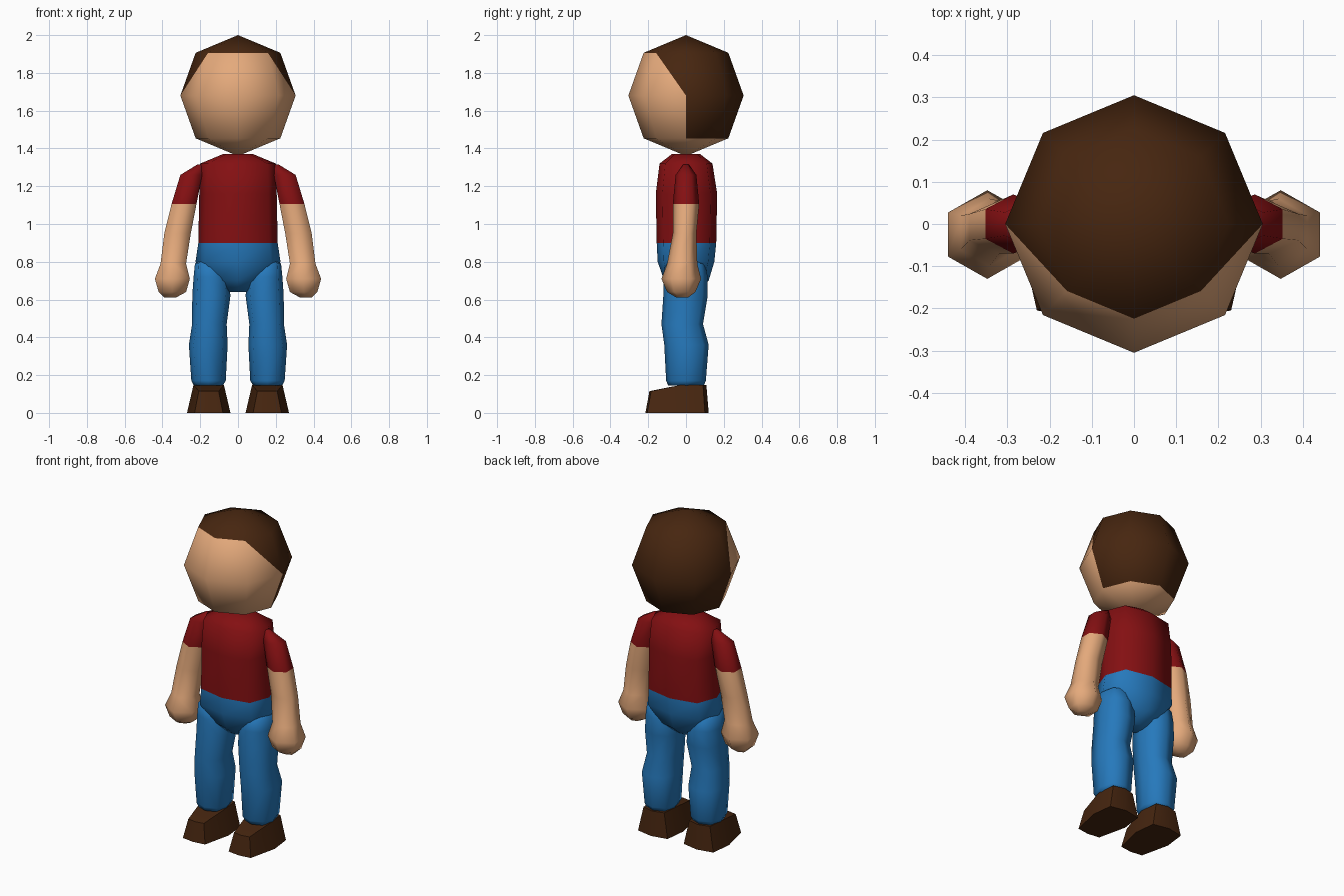
import bpy, bmesh, math

if "Cube" in bpy.data.objects:
    bpy.data.objects.remove(bpy.data.objects["Cube"])


def material(name, color):
    m = bpy.data.materials.new(name)
    m.diffuse_color = (*color, 1)
    m.use_nodes = True
    m.node_tree.nodes["Principled BSDF"].inputs["Base Color"].default_value = m.diffuse_color
    return m


skin = material("skin", (0.78, 0.40, 0.20))
hair = material("brown", (0.062, 0.019, 0.005))
red = material("red_cloth", (0.23, 0.005, 0.006))
blue = material("blue_denim", (0.019, 0.19, 0.50))


def finish(bm, name, mats, rule=None, angle=180):
    """Turn a bmesh into a smooth object, choosing materials by face centre."""
    bmesh.ops.recalc_face_normals(bm, faces=bm.faces)
    if rule:
        for f in bm.faces:
            f.material_index = rule(f.calc_center_median())
    mesh = bpy.data.meshes.new(name)
    bm.to_mesh(mesh)
    bm.free()
    for m in mats:
        mesh.materials.append(m)
    ob = bpy.data.objects.new(name, mesh)
    bpy.context.collection.objects.link(ob)
    bpy.ops.object.select_all(action='DESELECT')
    ob.select_set(True)
    bpy.context.view_layer.objects.active = ob
    bpy.ops.object.shade_smooth_by_angle(angle=math.radians(angle))
    return ob


def loft(rings, sides=8, side=1, power=1.0):
    """Skin rings given as (z, x_min, x_max, y_min, y_max); power < 1 squares them."""
    bm = bmesh.new()
    loops = []
    for z, x0, x1, y0, y1 in rings:
        cx, cy, rx, ry = (x0 + x1) / 2, (y0 + y1) / 2, (x1 - x0) / 2, (y1 - y0) / 2
        loop = []
        for i in range(sides):
            a = 2 * math.pi * i / sides + math.pi / 2
            c, s = round(math.cos(a), 6), round(math.sin(a), 6)
            if sides == 6:  # reach the stated width with two flat sides
                c /= math.cos(math.pi / 6)
            c = math.copysign(abs(c) ** power, c)
            s = math.copysign(abs(s) ** power, s)
            loop.append(bm.verts.new((side * (cx + rx * c), cy + ry * s, z)))
        loops.append(loop)
    for a, b in zip(loops, loops[1:]):
        for i in range(sides):
            j = (i + 1) % sides
            bm.faces.new((a[i], a[j], b[j], b[i]))
    for loop in (loops[0], loops[-1]):
        bm.faces.new(loop)
    return bm


# Head: faceted ball with a hair cap; the temple faces are split diagonally
R, Z = 0.305, 1.68
bm = bmesh.new()
bmesh.ops.create_uvsphere(bm, u_segments=8, v_segments=4, radius=1)
for v in bm.verts:
    ring = 0.1 < abs(v.co.z) < 0.9
    k = R * (1.04 if ring else 1)
    v.co = (v.co.x * k, v.co.y * k, Z + v.co.z * 0.32)
for s in (-1, 1):
    ends = [min(bm.verts, key=lambda v: (v.co.x - s * x) ** 2 + (v.co.y - y) ** 2 + (v.co.z - z) ** 2)
            for x, y, z in ((R, 0, Z), (0.16, -0.16, 1.906))]
    bmesh.ops.connect_verts(bm, verts=ends)


def hair_rule(c):
    if c.z < 1.48:
        return 0
    if c.z > 1.87 or c.y > 0.01:
        return 1
    return int(c.z > 1.8 and abs(c.x) > 0.2 and c.y > -0.1)


finish(bm, "head", [skin, hair], hair_rule)

# Torso: shirt above the waist, trousers below
torso = [(0.64, -0.05, 0.05, -0.05, 0.05), (0.70, -0.13, 0.13, -0.115, 0.12),
         (0.80, -0.225, 0.225, -0.15, 0.15), (0.90, -0.21, 0.21, -0.155, 0.16),
         (1.16, -0.205, 0.205, -0.16, 0.165), (1.32, -0.2, 0.2, -0.14, 0.14),
         (1.37, -0.08, 0.08, -0.075, 0.075)]
finish(loft(torso, power=0.7), "torso", [blue, red], lambda c: int(c.z > 0.9))

arm = [(0.61, 0.33, 0.39, -0.05, 0.01), (0.64, 0.275, 0.42, -0.10, 0.05),
       (0.71, 0.255, 0.44, -0.13, 0.08), (0.79, 0.275, 0.41, -0.10, 0.06),
       (0.95, 0.25, 0.39, -0.07, 0.055), (1.105, 0.22, 0.352, -0.07, 0.07),
       (1.26, 0.19, 0.305, -0.055, 0.055), (1.315, 0.185, 0.215, -0.015, 0.015)]
leg = [(0.145, 0.08, 0.235, -0.095, 0.095), (0.17, 0.065, 0.247, -0.105, 0.105),
       (0.36, 0.055, 0.26, -0.115, 0.12), (0.47, 0.06, 0.243, -0.13, 0.09),
       (0.62, 0.04, 0.242, -0.12, 0.115), (0.72, 0.05, 0.235, -0.12, 0.115),
       (0.79, 0.08, 0.228, -0.11, 0.10), (0.81, 0.12, 0.20, -0.06, 0.06)]
# Shoe outline around its centre: toe, widest part, heel
sole = [(-0.075, -0.205), (0, -0.215), (0.075, -0.205), (0.115, -0.03), (0.10, 0.10),
        (0, 0.12), (-0.10, 0.10), (-0.115, -0.03)]

for s, label in ((-1, "left"), (1, "right")):
    # Arm with sleeve, forearm and rounded hand
    finish(loft(arm, 6, s), label + "_arm", [skin, red], lambda c: int(c.z > 1.105))
    # Trouser leg
    finish(loft(leg, 8, s, 0.8), label + "_leg", [blue])
    # Shoe: wide sole rising to a narrower ankle, with a lower toe
    bm = bmesh.new()
    low = [bm.verts.new((s * (0.155 + x), y, 0)) for x, y in sole]
    top = [bm.verts.new((s * (0.155 + x * 0.7), y * 0.9, 0.115 if y < -0.1 else 0.148))
           for x, y in sole]
    for i in range(8):
        j = (i + 1) % 8
        bm.faces.new((low[i], low[j], top[j], top[i]))
    bm.faces.new(low)
    bm.faces.new([top[i] for i in (0, 1, 2, 3, 7)])
    bm.faces.new([top[i] for i in (3, 4, 5, 6, 7)])
    finish(bm, label + "_shoe", [hair], angle=50)
